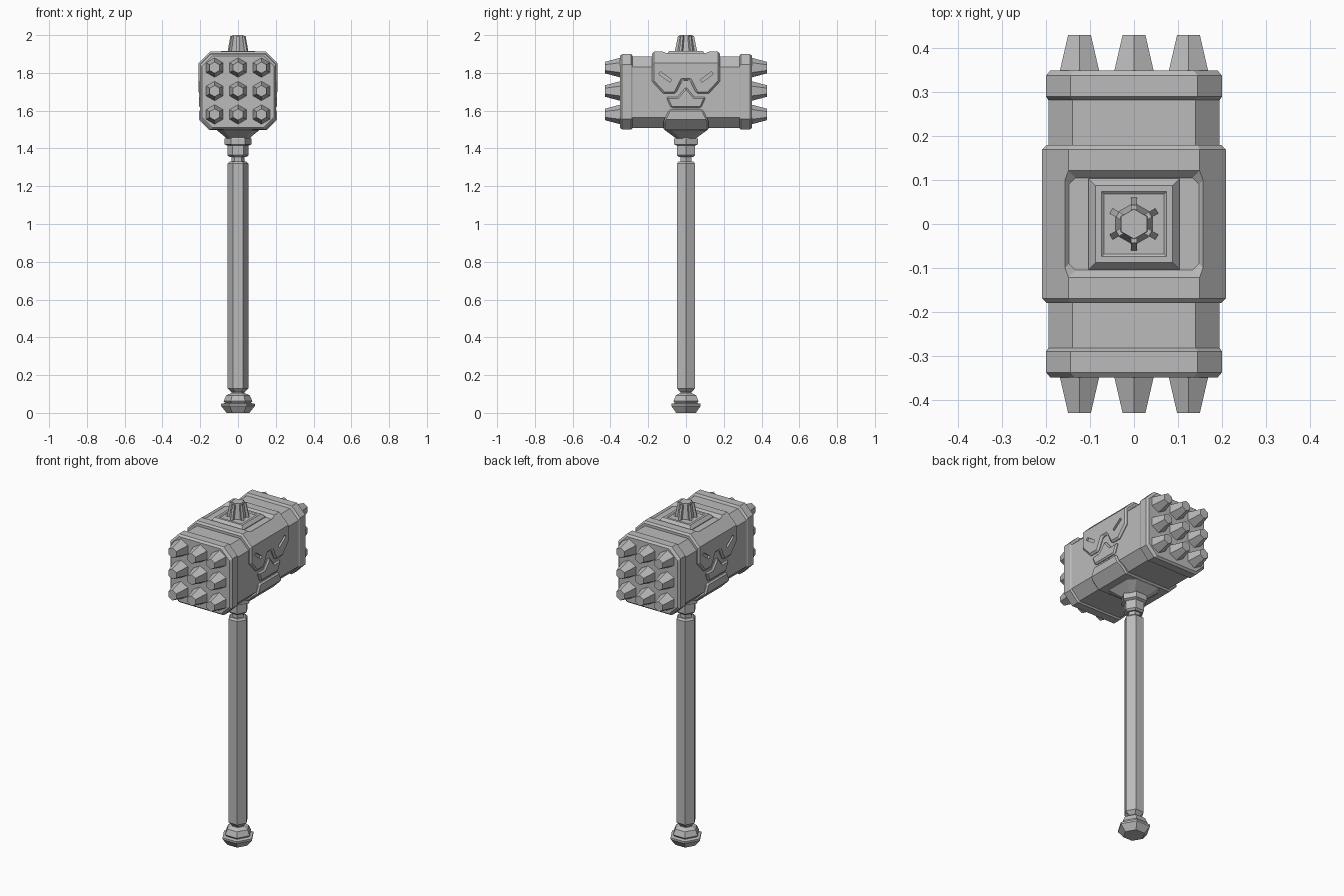
import bpy
import bmesh
from math import cos, sin, pi, atan2, hypot

old = bpy.data.objects.get("Cube")
if old:
    bpy.data.objects.remove(old)

metal = bpy.data.materials.new("grey_metal")
metal.use_nodes = True
GREY = (0.5, 0.5, 0.5, 1)
metal.diffuse_color = GREY
metal.node_tree.nodes["Principled BSDF"].inputs["Base Color"].default_value = GREY


def loft(name, rings):
    """Join matching rings of points into a closed solid."""
    bm = bmesh.new()
    loops = [[bm.verts.new(p) for p in ring] for ring in rings]
    n = len(loops[0])
    for a, b in zip(loops, loops[1:]):
        for i in range(n):
            j = (i + 1) % n
            bm.faces.new((a[i], a[j], b[j], b[i]))
    bm.faces.new(loops[0])
    bm.faces.new(loops[-1])
    bmesh.ops.recalc_face_normals(bm, faces=bm.faces)
    mesh = bpy.data.meshes.new(name)
    bm.to_mesh(mesh)
    bm.free()
    obj = bpy.data.objects.new(name, mesh)
    mesh.materials.append(metal)
    bpy.context.collection.objects.link(obj)
    return obj


def chamfered(hx, hy, c):
    """Rectangle outline with cut corners."""
    quarter = [(hx, hy - c), (hx - c, hy)]
    pts = quarter + [(-x, y) for x, y in reversed(quarter)]
    return pts + [(-x, -y) for x, y in pts]


def hexagon(r, turn=0.0):
    return [(r * cos(turn + k * pi / 3), r * sin(turn + k * pi / 3)) for k in range(6)]


def section(y, hx, bottom, top, c=0.055):
    """Octagonal head section at depth y."""
    mid = (top + bottom) / 2
    return [(x, y, mid + z) for x, z in chamfered(hx, (top - bottom) / 2, c)]


def prism_x(name, outline, x0, x1):
    return loft(name, [[(x, y, z) for y, z in outline] for x in (x0, x1)])


def mirrored(half):
    """Complete a y-z outline whose half is listed on the +y side."""
    return half + [(-y, z) for y, z in reversed(half) if y > 0]


def apply_modifier(obj, kind, **settings):
    mod = obj.modifiers.new(kind, kind)
    for key, value in settings.items():
        setattr(mod, key, value)
    bpy.context.view_layer.objects.active = obj
    bpy.ops.object.modifier_apply(modifier=mod.name)


def boolean(obj, cutter, operation):
    apply_modifier(obj, "BOOLEAN", operation=operation, object=cutter, solver="EXACT")
    bpy.data.objects.remove(cutter)


def soften(obj, width):
    apply_modifier(obj, "BEVEL", width=width, segments=1, limit_method="ANGLE", angle_limit=1.1)


def stack(name, profile, turn=0.0):
    """Six-sided part from (radius, height) pairs."""
    return loft(name, [[(x, y, z) for x, y in hexagon(r, turn)] for r, z in profile])


# Handle, collar and pommel
stack("handle", [(0.035, 0.095), (0.035, 0.11), (0.055, 0.13), (0.055, 1.32), (0.045, 1.33)])
stack("handle_neck", [(0.035, 1.32), (0.035, 1.37)])
stack("collar", [(0.045, 1.355), (0.056, 1.365), (0.056, 1.415), (0.072, 1.422),
                 (0.072, 1.45), (0.06, 1.47)])
stack("pommel", [(0.06, 0), (0.09, 0.037), (0.09, 0.048), (0.068, 0.052),
                 (0.076, 0.062), (0.062, 0.093), (0.035, 0.105)])

# Head block with thicker end rims
half = [(0.35, 0.19, 1.51, 1.89), (0.338, 0.2, 1.5, 1.9), (0.29, 0.2, 1.5, 1.9),
        (0.282, 0.195, 1.508, 1.887)]
rings = half + [(-y, hx, b, t) for y, hx, b, t in reversed(half)]
loft("head", [section(*r) for r in rings])

# Upper band wrapping over the head, cut to a pointed mask outline
upper = loft("upper_band", [section(y, 0.209, 1.49, 1.912, 0.06) for y in (-0.18, 0.18)])
mask = mirrored([(0.25, 2), (0.25, 1.755), (0.18, 1.755), (0.12, 1.69), (0.055, 1.69),
                 (0.02, 1.76)])
boolean(upper, prism_x("mask_cutter", mask, -0.4, 0.4), "INTERSECT")
soften(upper, 0.01)

# Shallow recess on top and slanted slits on the sides
recess = loft("recess_cutter", [[(x, y, z) for x, y in chamfered(hx, hy, 0.015)]
              for hx, hy, z in ((0.148, 0.105, 1.894), (0.178, 0.135, 1.926))])
boolean(upper, recess, "DIFFERENCE")
for sx in (-1, 1):
    for sy in (-1, 1):
        a, b = (sy * 0.14, 1.8), (sy * 0.08, 1.757)
        d = hypot(b[0] - a[0], b[1] - a[1])
        ny, nz = -(b[1] - a[1]) / d * 0.008, (b[0] - a[0]) / d * 0.008
        slit = [(a[0] + ny, a[1] + nz), (b[0] + ny, b[1] + nz),
                (b[0] - ny, b[1] - nz), (a[0] - ny, a[1] - nz)]
        boolean(upper, prism_x("slit_cutter", slit, sx * 0.198, sx * 0.25), "DIFFERENCE")

# Crest plates below the mask, one on each side
crest = mirrored([(0.08, 1.615), (0.105, 1.672), (0.045, 1.672), (0, 1.725)])
for side, sx in (("left", 1), ("right", -1)):
    plate = prism_x(side + "_crest", crest, sx * 0.18, sx * 0.207)
    soften(plate, 0.008)

# Lower band wrapping under the head
lower = loft("lower_band", [section(y, 0.206, 1.497, 1.9) for y in (-0.2, 0.2)])
apron = mirrored([(0.12, 1.4), (0.12, 1.54), (0.09, 1.605)])
boolean(lower, prism_x("apron_cutter", apron, -0.4, 0.4), "INTERSECT")
soften(lower, 0.008)

# Tapered socket joining head and collar
loft("socket", [[(x, y, z) for x, y in chamfered(hx, hy, c)]
     for hx, hy, c, z in ((0.115, 0.115, 0.035, 1.515), (0.11, 0.11, 0.035, 1.495),
                          (0.058, 0.05, 0.02, 1.452))])

# Stepped square mount on top
loft("top_mount", [[(s * h, t * h, z) for s, t in ((1, 1), (-1, 1), (-1, -1), (1, -1))]
     for h, z in ((0.104, 1.885), (0.104, 1.898), (0.088, 1.916), (0.074, 1.916),
                  (0.068, 1.911))])

# Top spike with a rib on each corner
stack("top_spike", [(0.05, 1.9), (0.034, 2.0)], pi / 2)
for k in range(6):
    angle = pi / 6 + k * pi / 3
    u, v = cos(angle), sin(angle)
    rib = []
    for r0, r1, z in ((0.03, 0.061, 1.905), (0.02, 0.043, 1.994)):
        rib.append([(r * u - w * v, r * v + w * u, z)
                    for r, w in ((r0, -0.007), (r1, -0.007), (r1, 0.007), (r0, 0.007))])
    loft("top_spike_rib", rib)

# Grids of striking spikes on both ends
for end, sy in (("front", -1), ("back", 1)):
    for i in (-1, 0, 1):
        for j in (-1, 0, 1):
            loft(end + "_spike", [[(i * 0.124 + x, sy * y, 1.704 + j * 0.124 + z)
                 for x, z in hexagon(r, pi / 2)] for r, y in ((0.054, 0.34), (0.03, 0.43))])
